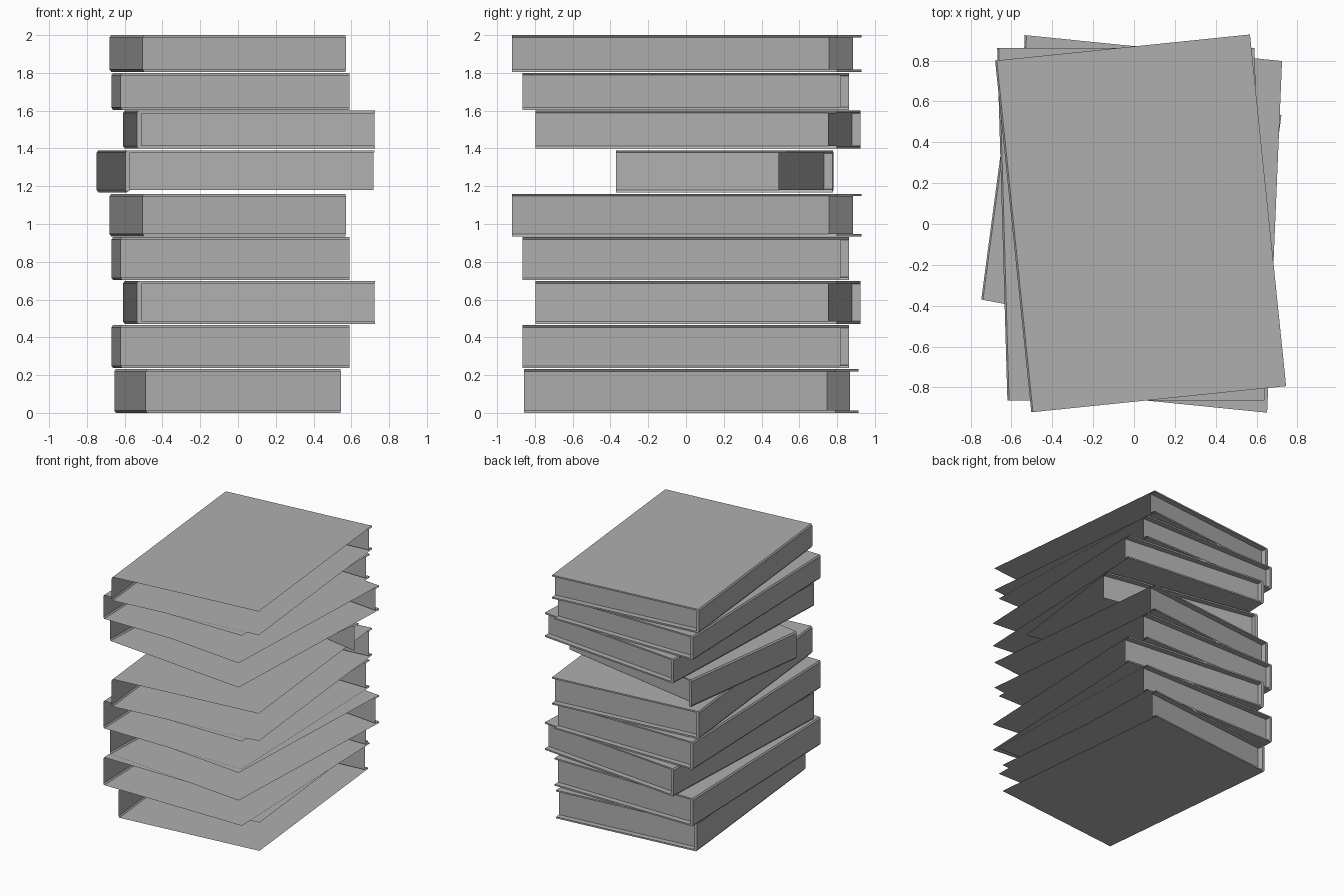
import bpy
import bmesh
from mathutils import Vector

if "Cube" in bpy.data.objects:
    bpy.data.objects.remove(bpy.data.objects["Cube"])

# Outlines: back-left, back-right and front-left corners of each cover
TURN_LEFT = ((-0.68, 0.80), (0.568, 0.928), (-0.503, -0.922))
STRAIGHT = ((-0.67, 0.863), (0.59, 0.863), (-0.62, -0.865))
TURN_RIGHT = ((-0.535, 0.925), (0.725, 0.798), (-0.608, -0.797))
SHORT = ((-0.595, 0.78), (0.722, 0.533), (-0.748, -0.37))
LOWEST = ((-0.655, 0.79), (0.542, 0.912), (-0.487, -0.857))

# Stack from bottom to top: outline, bottom z, top z
STACK = [
    (LOWEST, 0.0, 0.232),
    (STRAIGHT, 0.237, 0.465),
    (TURN_RIGHT, 0.471, 0.698),
    (STRAIGHT, 0.703, 0.93),
    (TURN_LEFT, 0.935, 1.16),
    (SHORT, 1.168, 1.39),
    (TURN_RIGHT, 1.40, 1.60),
    (STRAIGHT, 1.604, 1.80),
    (TURN_LEFT, 1.806, 2.0),
]

# Dark grey board and paper
grey = bpy.data.materials.new("dark_grey")
grey.diffuse_color = (0.43, 0.43, 0.43, 1)
grey.use_nodes = True
grey.node_tree.nodes["Principled BSDF"].inputs["Base Color"].default_value = grey.diffuse_color


def c_profile(width, z0, z1, side, thick, chamfer):
    """C-shaped section, open at the fore edge, with a chamfered spine."""
    lo, hi = z0 + thick, z1 - thick
    in_x = chamfer * 0.7
    return [(width, lo), (side + in_x, lo), (side, lo + chamfer),
            (side, hi - chamfer), (side + in_x, hi), (width, hi)]


def make_book(name, outline, z0, z1):
    back_left, back_right, front_left = (Vector(p) for p in outline)
    across, along = back_right - back_left, back_left - front_left
    width, length = across.length, along.length
    across.normalize()
    along.normalize()

    outer = c_profile(width, z0, z1, 0.0, 0.0, 0.012)
    inner = c_profile(width, z0, z1, 0.024, 0.012, 0.004)
    inset = length - 0.045
    # Cover, board edge, then the lip down to the recessed pages
    sections = [(outer, 0.0), (outer, length), (inner, length), (inner, inset)]

    bm = bmesh.new()
    rows = []
    for profile, v in sections:
        row = []
        for u, z in profile:
            p = front_left + across * u + along * v
            row.append(bm.verts.new((p.x, p.y, z)))
        rows.append(row)
    # The short book has no bottom cover
    first = 1 if outline is SHORT else 0
    for a, b in zip(rows, rows[1:]):
        for i in range(first, len(a) - 1):
            bm.faces.new((a[i], a[i + 1], b[i + 1], b[i]))
    # Page block end
    bm.faces.new(rows[-1])

    mesh = bpy.data.meshes.new(name)
    bm.to_mesh(mesh)
    bm.free()
    mesh.materials.append(grey)
    book = bpy.data.objects.new(name, mesh)
    bpy.context.collection.objects.link(book)


for n, (outline, z0, z1) in enumerate(STACK, 1):
    make_book(f"book_{n}", outline, z0, z1)
